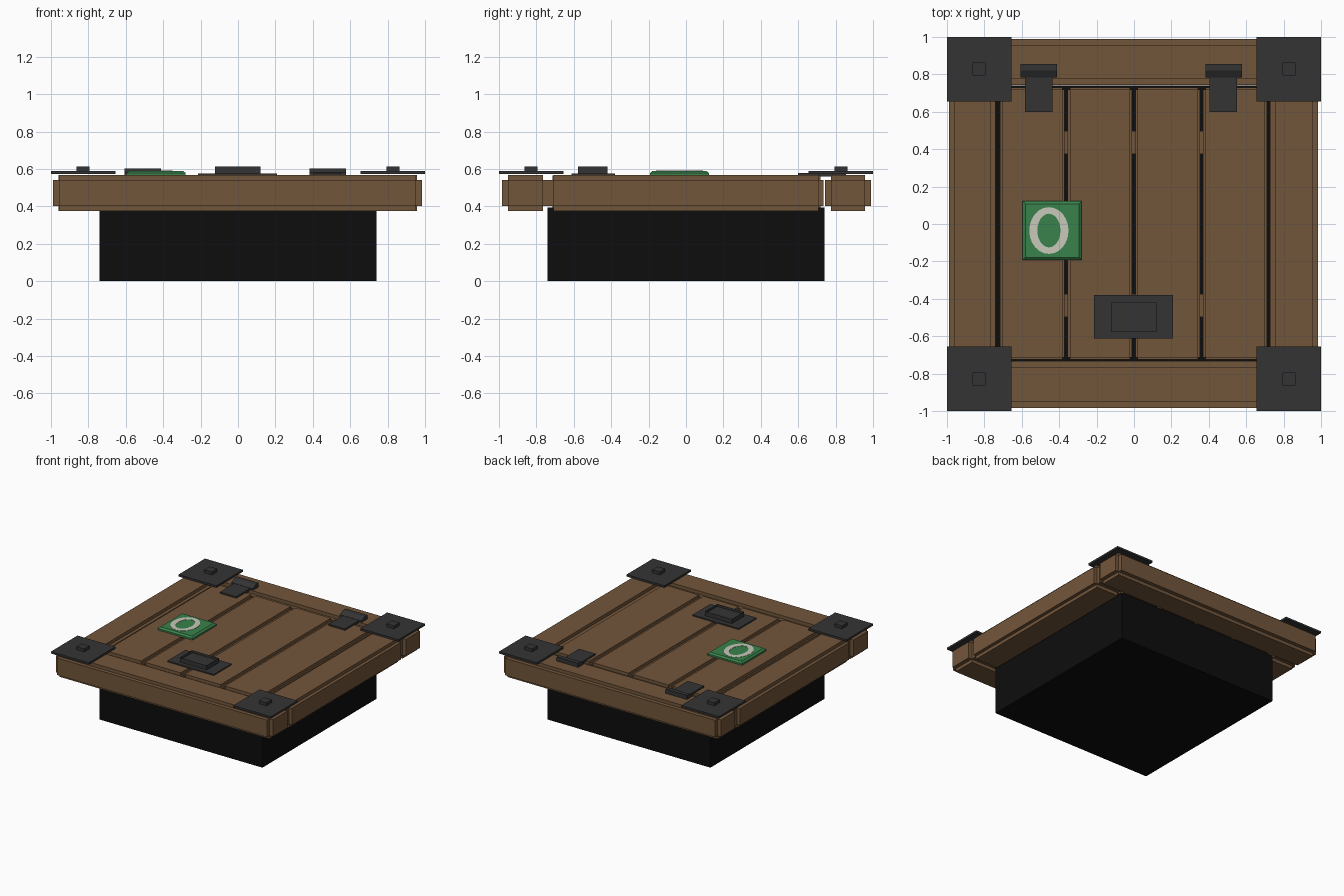
import bpy, bmesh, math

if "Cube" in bpy.data.objects:
    bpy.data.objects.remove(bpy.data.objects["Cube"])


def material(name, rgb):
    m = bpy.data.materials.new(name)
    m.diffuse_color = (*rgb, 1)
    m.use_nodes = True
    m.node_tree.nodes["Principled BSDF"].inputs["Base Color"].default_value = m.diffuse_color
    return m


WOOD = material("brown wood", (0.171, 0.093, 0.043))
BLACK = material("black", (0.004, 0.004, 0.004))
IRON = material("dark iron", (0.034, 0.034, 0.034))
GREEN = material("green", (0.042, 0.225, 0.072))
CREAM = material("cream", (0.58, 0.58, 0.49))


def finish(name, bm, mat):
    bmesh.ops.recalc_face_normals(bm, faces=bm.faces)
    me = bpy.data.meshes.new(name)
    bm.to_mesh(me)
    bm.free()
    me.materials.append(mat)
    ob = bpy.data.objects.new(name, me)
    bpy.context.collection.objects.link(ob)
    return ob


def add_box(bm, x0, x1, y0, y1, z0, z1, taper=0.0):
    """Box from its limits; taper pulls the top rim inwards."""
    t = taper
    low = [bm.verts.new(p) for p in
           ((x0, y0, z0), (x1, y0, z0), (x1, y1, z0), (x0, y1, z0))]
    top = [bm.verts.new(p) for p in
           ((x0 + t, y0 + t, z1), (x1 - t, y0 + t, z1),
            (x1 - t, y1 - t, z1), (x0 + t, y1 - t, z1))]
    bm.faces.new(low[::-1])
    face = bm.faces.new(top)
    for i in range(4):
        j = (i + 1) % 4
        bm.faces.new((low[i], low[j], top[j], top[i]))
    return face


def box(name, mat, *limits, taper=0.0):
    bm = bmesh.new()
    add_box(bm, *limits, taper=taper)
    return finish(name, bm, mat)


def stepped_timber(name, x0, x1, y0, y1, z0, z1, s, sz):
    """Timber whose edges are all notched: three crossed boxes."""
    bm = bmesh.new()
    add_box(bm, x0, x1, y0 + s, y1 - s, z0 + sz, z1 - sz)
    add_box(bm, x0 + s, x1 - s, y0, y1, z0 + sz, z1 - sz)
    add_box(bm, x0 + s, x1 - s, y0 + s, y1 - s, z0, z1)
    return finish(name, bm, WOOD)


# Dark shaft below the hatch
box("shaft", BLACK, -0.74, 0.74, -0.74, 0.74, 0, 0.395)

# Frame timbers
Z0, Z1 = 0.375, 0.568
stepped_timber("front_beam", -0.988, 0.985, -0.985, -0.732, Z0, Z1, 0.032, 0.027)
stepped_timber("back_beam", -0.988, 0.985, 0.742, 0.988, Z0, Z1, 0.032, 0.027)
stepped_timber("left_beam", -0.988, -0.74, -0.735, 0.735, Z0, Z1, 0.027, 0.027)
stepped_timber("right_beam", 0.728, 0.985, -0.735, 0.735, Z0, Z1, 0.027, 0.027)

# Hatch planks
for i, (a, b) in enumerate(((-0.716, -0.371), (-0.355, -0.010),
                            (0.008, 0.353), (0.369, 0.712))):
    stepped_timber(f"plank_{i + 1}", a, b, -0.725, 0.73, 0.385, 0.565, 0.012, 0.025)

# Small battens bridging the plank gaps
for i, x in enumerate((-0.363, -0.001, 0.361)):
    for side, y in (("front", -0.435), ("back", 0.435)):
        box(f"batten_{side}_{i + 1}", WOOD, x - 0.012, x + 0.012,
            y - 0.062, y + 0.062, 0.42, 0.52)

# Corner plates with square studs
for sx, h in ((-1, "left"), (1, "right")):
    for sy, v in ((-1, "front"), (1, "back")):
        cx, cy = 0.828 * sx, 0.828 * sy
        bm = bmesh.new()
        add_box(bm, cx - 0.172, cx + 0.172, cy - 0.172, cy + 0.172, 0.572, 0.588)
        add_box(bm, cx - 0.035, cx + 0.035, cy - 0.035, cy + 0.035, 0.588, 0.612)
        finish(f"corner_plate_{v}_{h}", bm, IRON)

# Hinges: a flat strap and a sloped knuckle
for side, cx in (("left", -0.509), ("right", 0.479)):
    bm = bmesh.new()
    add_box(bm, cx - 0.075, cx + 0.073, 0.60, 0.79, 0.560, 0.578)
    profile = ((0.782, 0.562), (0.855, 0.562), (0.855, 0.602),
               (0.820, 0.602), (0.782, 0.580))
    ends = [[bm.verts.new((cx + dx, y, z)) for y, z in profile]
            for dx in (-0.098, 0.098)]
    for ring in ends:
        bm.faces.new(ring)
    for i in range(5):
        j = (i + 1) % 5
        bm.faces.new((ends[0][i], ends[0][j], ends[1][j], ends[1][i]))
    finish(f"hinge_{side}", bm, IRON)

# Latch: base plate and raised block with a recess
box("latch_plate", IRON, -0.213, 0.208, -0.612, -0.380, 0.560, 0.575)
bm = bmesh.new()
top = add_box(bm, -0.123, 0.120, -0.578, -0.420, 0.574, 0.612)
bmesh.ops.inset_region(bm, faces=[top], thickness=0.044)
hole = bmesh.ops.extrude_face_region(bm, geom=[top])["geom"]
bmesh.ops.translate(bm, vec=(0, 0, -0.02),
                    verts=[g for g in hole if isinstance(g, bmesh.types.BMVert)])
bmesh.ops.delete(bm, geom=[top], context="FACES")
finish("latch_block", bm, IRON)

# Green tile with a plain cream ring inlay
bm = bmesh.new()
add_box(bm, -0.595, -0.280, -0.192, 0.122, 0.562, 0.578)
add_box(bm, -0.595, -0.280, -0.192, 0.122, 0.578, 0.590, taper=0.014)
finish("green_tile", bm, GREEN)

bm = bmesh.new()
N = 24
loops = []
for rx, ry, z in ((0.105, 0.125, 0.589), (0.105, 0.125, 0.592),
                  (0.062, 0.090, 0.592), (0.062, 0.090, 0.589)):
    loops.append([bm.verts.new((-0.455 + rx * math.cos(math.tau * k / N),
                                -0.035 + ry * math.sin(math.tau * k / N), z))
                  for k in range(N)])
for a in range(4):
    la, lb = loops[a], loops[(a + 1) % 4]
    for k in range(N):
        m = (k + 1) % N
        bm.faces.new((la[k], la[m], lb[m], lb[k]))
finish("tile_ring", bm, CREAM)
